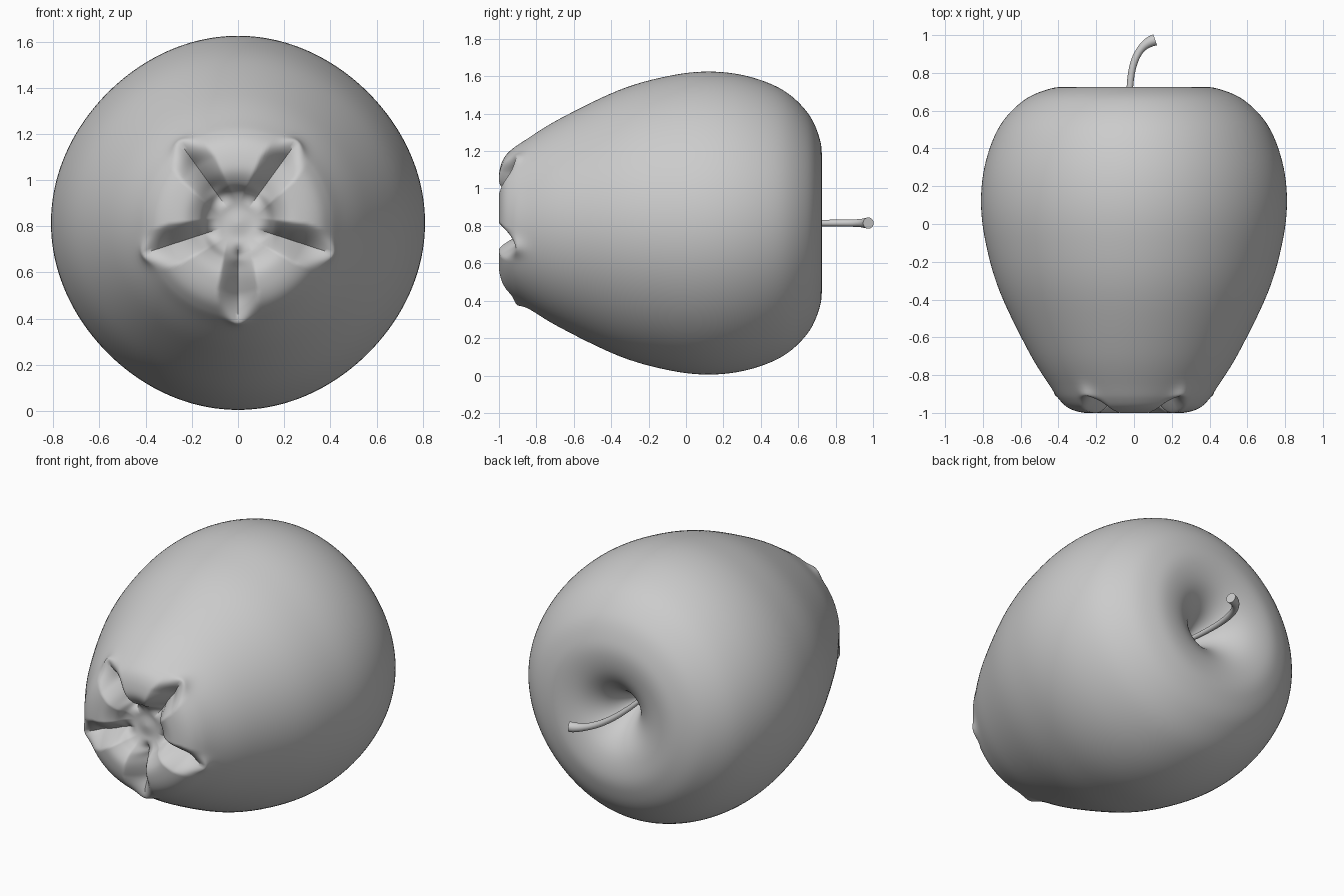
import bpy, bmesh, math
from mathutils import Vector
from mathutils.geometry import interpolate_bezier

cube = bpy.data.objects.get("Cube")
if cube:
    bpy.data.objects.remove(cube)

CENTRE_Z = 0.815
SEGMENTS = 200

grey = bpy.data.materials.new("plain grey")
grey.use_nodes = True
colour = (0.6, 0.6, 0.6, 1)
grey.diffuse_color = colour
grey.node_tree.nodes["Principled BSDF"].inputs["Base Color"].default_value = colour


def add_object(name, bm):
    bmesh.ops.recalc_face_normals(bm, faces=bm.faces)
    mesh = bpy.data.meshes.new(name)
    bm.to_mesh(mesh)
    bm.free()
    mesh.materials.append(grey)
    obj = bpy.data.objects.new(name, mesh)
    bpy.context.collection.objects.link(obj)
    bpy.ops.object.select_all(action='DESELECT')
    obj.select_set(True)
    bpy.context.view_layer.objects.active = obj
    bpy.ops.object.shade_smooth_by_angle(angle=math.radians(50))
    return obj


def skin(bm, rings):
    """Bridge successive vertex rings, closing both ends."""
    n = len(rings[0])
    for a, b in zip(rings, rings[1:]):
        for i in range(n):
            j = (i + 1) % n
            bm.faces.new((a[i], a[j], b[j], b[i]))
    for ring in (rings[0], rings[-1]):
        bm.faces.new(ring)


def spline(points, steps):
    """Smooth curve through the profile points."""
    pts = [Vector(p) for p in points]
    pts = [2 * pts[0] - pts[1]] + pts + [2 * pts[-1] - pts[-2]]
    out = []
    for p0, p1, p2, p3 in zip(pts, pts[1:], pts[2:], pts[3:]):
        out += interpolate_bezier(p1, p1 + (p2 - p0) / 6, p2 - (p3 - p1) / 6, p2, steps + 1)[:-1]
    return out + [pts[-2]]


def smoothstep(a, b, v):
    t = min(max((v - a) / (b - a), 0), 1)
    return t * t * (3 - 2 * t)


# Fruit: radius and position along the core, from blossom end to stem pit
profile = [(0.004, -0.89), (0.07, -0.885), (0.13, -0.91), (0.17, -0.965), (0.225, -0.998),
           (0.29, -0.995), (0.35, -0.972), (0.395, -0.93), (0.44, -0.865), (0.555, -0.68),
           (0.71, -0.36), (0.785, -0.1), (0.81, 0.12), (0.785, 0.33), (0.71, 0.52),
           (0.59, 0.65), (0.46, 0.712), (0.35, 0.725), (0.23, 0.695), (0.13, 0.62),
           (0.06, 0.51), (0.02, 0.42), (0.004, 0.4)]
bm = bmesh.new()
rings = []
for radius, y in spline(profile, 6):
    ring = []
    for i in range(SEGMENTS):
        angle = math.tau * i / SEGMENTS - math.pi / 2
        # Five creases fan out between the lobes of the blossom end
        period = math.tau / 5
        off = (angle + math.pi / 2 + period / 2) % period - period / 2
        across = abs(radius * math.sin(off))
        groove, push = 0, 0
        if y < -0.5:
            width = 0.03 + 0.2 * min(radius, 0.3)
            valley = max(0, 1 - across / width) ** 1.25
            groove = 0.115 * valley * smoothstep(0.08, 0.2, radius) * (1 - smoothstep(0.3, 0.43, radius))
            push = 0.03 * math.exp(-(across / 0.05) ** 2) * math.exp(-((radius - 0.4) / 0.035) ** 2)
        r = (radius + push) * (1 - 0.015 * math.sin(2 * angle) ** 2 * smoothstep(0.4, 0.7, radius))
        ring.append(bm.verts.new((r * math.cos(angle), y + groove, CENTRE_Z + r * math.sin(angle))))
    rings.append(ring)
skin(bm, rings)
add_object("apple_body", bm)

# Stem: a curved, slightly flared round rod
path = interpolate_bezier(Vector((0, 0.38, CENTRE_Z)), Vector((-0.03, 0.62, CENTRE_Z)),
                          Vector((-0.06, 0.93, CENTRE_Z)), Vector((0.112, 0.975, CENTRE_Z)), 24)
bm = bmesh.new()
rings = []
for k, point in enumerate(path):
    tangent = (path[min(k + 1, 23)] - path[max(k - 1, 0)]).normalized()
    side = tangent.cross(Vector((0, 0, 1)))
    thick = 0.013 + 0.009 * k / 23 + 0.008 * smoothstep(18, 23, k)
    rings.append([bm.verts.new(point + thick * (side * math.cos(a) + Vector((0, 0, math.sin(a)))))
                  for a in (math.tau * i / 20 for i in range(20))])
skin(bm, rings)
add_object("stem", bm)
